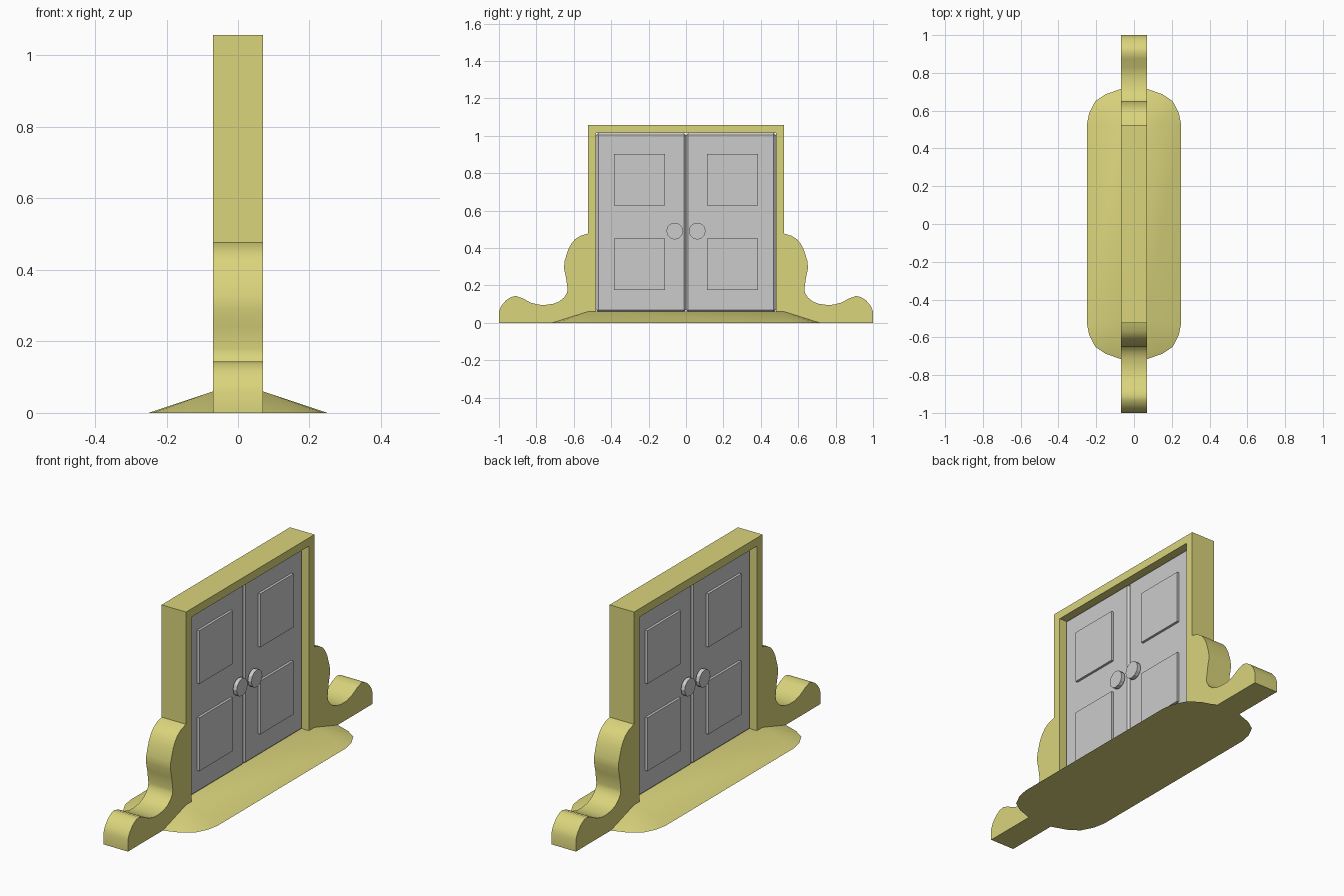
import bpy, bmesh, math
from mathutils import Matrix, Vector

if "Cube" in bpy.data.objects:
    bpy.data.objects.remove(bpy.data.objects["Cube"])

olive = bpy.data.materials.new("olive_paint")
olive.diffuse_color = (0.7, 0.66, 0.2, 1)
olive.use_nodes = True
olive.node_tree.nodes["Principled BSDF"].inputs["Base Color"].default_value = olive.diffuse_color


def finish(name, bm, mat=None, smooth=None):
    bmesh.ops.recalc_face_normals(bm, faces=bm.faces)
    me = bpy.data.meshes.new(name)
    bm.to_mesh(me)
    bm.free()
    ob = bpy.data.objects.new(name, me)
    bpy.context.collection.objects.link(ob)
    if mat:
        me.materials.append(mat)
    if smooth:
        bpy.ops.object.select_all(action='DESELECT')
        ob.select_set(True)
        bpy.context.view_layer.objects.active = ob
        bpy.ops.object.shade_smooth_by_angle(angle=math.radians(smooth))
    return ob


def box(name, lo, hi, bevel=0):
    bm = bmesh.new()
    lo, hi = Vector(lo), Vector(hi)
    m = Matrix.Translation((lo + hi) / 2) @ Matrix.Diagonal((*(hi - lo), 1))
    bmesh.ops.create_cube(bm, size=1, matrix=m)
    if bevel:
        bmesh.ops.bevel(bm, geom=bm.edges[:], offset=bevel, segments=1,
                        affect='EDGES', profile=0.5)
    return finish(name, bm)


# Frame with scrolled feet: half outline in (y, z), mirrored, extruded along x
T = 0.07
half = [(0.48, 0), (1, 0), (1, 0.06), (0.988, 0.09), (0.963, 0.12),
        (0.935, 0.138), (0.91, 0.144), (0.875, 0.132), (0.83, 0.108),
        (0.79, 0.097), (0.75, 0.096), (0.71, 0.102), (0.68, 0.113),
        (0.652, 0.135), (0.636, 0.16), (0.633, 0.18), (0.642, 0.245),
        (0.652, 0.29), (0.65, 0.328), (0.63, 0.392), (0.612, 0.425),
        (0.594, 0.446), (0.565, 0.465), (0.525, 0.477), (0.525, 1.058)]
outline = half + [(-y, z) for y, z in reversed(half)]
outline += [(-0.48, 1.015), (0.48, 1.015)]
bm = bmesh.new()
face = bm.faces.new([bm.verts.new((-T, y, z)) for y, z in outline])
ext = bmesh.ops.extrude_face_region(bm, geom=[face], use_keep_orig=True)
new = [v for v in ext["geom"] if isinstance(v, bmesh.types.BMVert)]
bmesh.ops.translate(bm, verts=new, vec=(2 * T, 0, 0))
finish("door_frame", bm, olive, smooth=40)

# Sloped base: flat top between the posts, rounded outline on the floor
arc = [(0.25, 0.525), (0.238, 0.585), (0.205, 0.65), (0.15, 0.687), (T, 0.715)]
bm = bmesh.new()
corners, arcs = [], []
for sx, sy in ((1, 1), (-1, 1), (-1, -1), (1, -1)):
    corners.append(bm.verts.new((sx * T, sy * 0.525, 0.06)))
    pts = [bm.verts.new((sx * x, sy * y, 0)) for x, y in arc]
    arcs.append(pts if sx * sy > 0 else pts[::-1])
bm.faces.new(corners)
bm.faces.new([v for a in arcs for v in a])
for i in range(4):
    a, b = arcs[i], arcs[(i + 1) % 4]
    for p, q in zip(a, a[1:]):
        bm.faces.new((corners[i], p, q))
    bm.faces.new((corners[i], a[-1], b[0], corners[(i + 1) % 4]))
finish("sloped_base", bm, olive, smooth=30)


# Knob: narrow stem and wide disc, axis along x
def knob(name, side, y, z):
    bm = bmesh.new()
    for r, a, b, n in ((0.018, 0.03, 0.048, 12), (0.045, 0.045, 0.066, 12)):
        m = (Matrix.Translation((side * (a + b) / 2, y, z))
             @ Matrix.Rotation(math.pi / 2, 4, 'Y'))
        bmesh.ops.create_cone(bm, cap_ends=True, segments=n, radius1=r,
                              radius2=r, depth=b - a, matrix=m)
    finish(name, bm)


# Double doors with raised panels and knobs on both faces
D = 0.036
for s, label in ((-1, "left"), (1, "right")):
    ys = sorted((0, s * 0.48))
    box(f"{label}_door", (-D, ys[0], 0.058), (D, ys[1], 1.015), bevel=0.011)
    for z0, where in ((0.176, "lower"), (0.627, "upper")):
        yc = s * 0.249
        box(f"{label}_{where}_panels", (-D - 0.013, yc - 0.136, z0),
            (D + 0.013, yc + 0.136, z0 + 0.276))
    for side, where in ((1, "front"), (-1, "back")):
        knob(f"{label}_{where}_knob", side, s * 0.06, 0.49)
